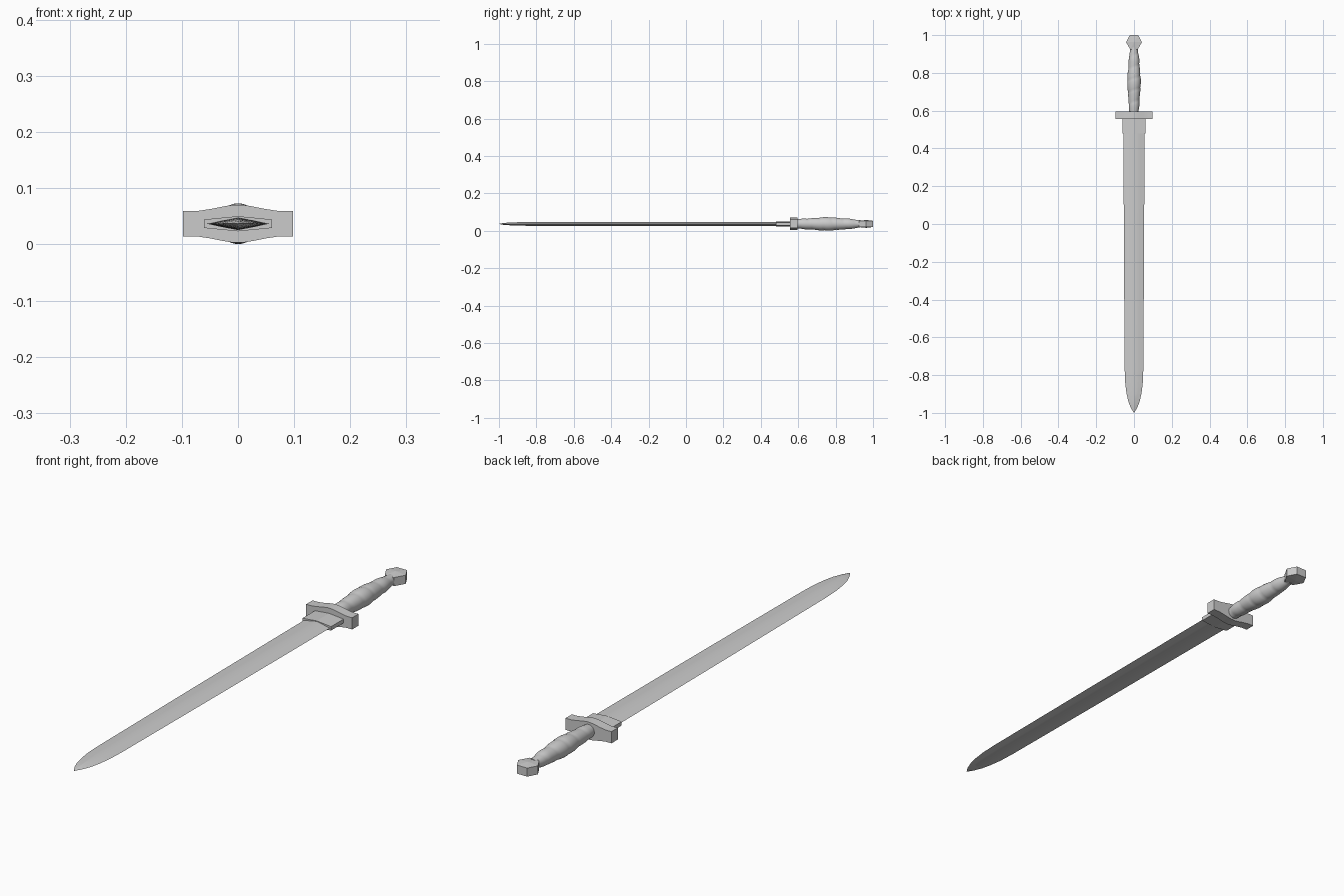
import bpy, bmesh, math

if "Cube" in bpy.data.objects:
    bpy.data.objects.remove(bpy.data.objects["Cube"])

ZC = 0.037  # height of the sword's long axis


def finish(name, bm, angle=None):
    bmesh.ops.remove_doubles(bm, verts=bm.verts, dist=1e-5)
    bmesh.ops.recalc_face_normals(bm, faces=bm.faces)
    me = bpy.data.meshes.new(name)
    bm.to_mesh(me)
    bm.free()
    ob = bpy.data.objects.new(name, me)
    bpy.context.collection.objects.link(ob)
    ob.location.z = ZC
    if angle:
        bpy.ops.object.select_all(action='DESELECT')
        bpy.context.view_layer.objects.active = ob
        ob.select_set(True)
        bpy.ops.object.shade_smooth_by_angle(angle=math.radians(angle))
    return ob


def mirrored_outline(quarter):
    """Closed outline from the points of one quarter, running from +x to the centre."""
    half = quarter + [(-x, z) for x, z in reversed(quarter)]
    loop = half + [(x, -z) for x, z in reversed(half)]
    out = []
    for p in loop:
        if all(math.dist(p, q) > 1e-6 for q in out):
            out.append(p)
    return out


def loft(name, sections, angle=None):
    """Skin a list of (y, outline) rings and cap both ends."""
    bm = bmesh.new()
    rings = [[bm.verts.new((x, y, z)) for x, z in pts] for y, pts in sections]
    n = len(rings[0])
    for a, b in zip(rings, rings[1:]):
        for i in range(n):
            bm.faces.new((a[i], a[(i + 1) % n], b[(i + 1) % n], b[i]))
    bm.faces.new(rings[0])
    bm.faces.new(rings[-1])
    return finish(name, bm, angle)


def lerp_table(table, t):
    for (a, u), (b, v) in zip(table, table[1:]):
        if t <= b:
            s = max(0, (t - a) / (b - a))
            s = s * s * (3 - 2 * s)
            return u + (v - u) * s
    return table[-1][1]


# Blade: hollow-ground diamond section narrowing to a rounded point
def blade_section(w, h):
    return mirrored_outline([(w, 0), (w * 0.55, h * 0.48), (0, h)])


stations = [(0.52, 0.056, 0.0115), (-0.2, 0.053, 0.011), (-0.78, 0.049, 0.0105),
            (-0.85, 0.046, 0.010), (-0.90, 0.039, 0.009), (-0.94, 0.030, 0.0075),
            (-0.975, 0.016, 0.005), (-0.999, 0.001, 0.0006)]
loft("blade", [(y, blade_section(w, h)) for y, w, h in stations], 25)

# Collar around the root of the blade
collar = mirrored_outline([(0.061, 0.0075), (0, 0.0135)])
loft("blade_collar", [(0.48, collar), (0.565, collar)])

# Crossguard: flat blocks at the ends, swelling towards the middle
guard = mirrored_outline([(0.098, 0.0225), (0.074, 0.0225), (0.05, 0.026),
                          (0.025, 0.031), (0.009, 0.0335)])
loft("crossguard", [(0.556, guard), (0.595, guard)], 20)

# Grip: spiral leather wrap, mesh rows follow the helix
PITCH, ROWS, SEG = 0.062, 8, 32
Y0, Y1 = 0.585, 0.934
profile = [(0.585, 0.025), (0.64, 0.029), (0.755, 0.0365), (0.86, 0.029), (0.934, 0.020)]
step = PITCH / ROWS
count = int((Y1 - Y0) / step) + 2 * ROWS + 4
bm = bmesh.new()
grid = []
for j in range(count):
    row = []
    for i in range(SEG + 1):
        a = 2 * math.pi * i / SEG
        y = Y0 - PITCH - 2 * step + (j + ROWS * i / SEG) * step
        phase = (j % ROWS) / ROWS
        yc = min(max(y, Y0), Y1)
        r = lerp_table(profile, yc) * (0.935 + 0.065 * math.sin(math.pi * phase) ** 0.6)
        if abs(y - yc) > step:
            r = 0
        row.append(bm.verts.new((-r * math.cos(a), yc, r * math.sin(a))))
    grid.append(row)
for a, b in zip(grid, grid[1:]):
    for i in range(SEG):
        bm.faces.new((a[i], a[i + 1], b[i + 1], b[i]))
bmesh.ops.dissolve_degenerate(bm, dist=1e-6, edges=bm.edges)
finish("grip", bm, 35)

# Pommel: hexagonal block with slightly raised faces
bm = bmesh.new()
hexagon = [(0.022, 1.0), (0.042, 0.963), (0.020, 0.924),
           (-0.020, 0.924), (-0.042, 0.963), (-0.022, 1.0)]
top, low = ([bm.verts.new((x, y, s * 0.0165)) for x, y in hexagon] for s in (1, -1))
for ring, s in ((top, 1), (low, -1)):
    centre = bm.verts.new((0, 0.963, s * 0.021))
    for i in range(6):
        bm.faces.new((ring[i], ring[(i + 1) % 6], centre))
for i in range(6):
    k = (i + 1) % 6
    bm.faces.new((top[i], top[k], low[k], low[i]))
finish("pommel", bm)
